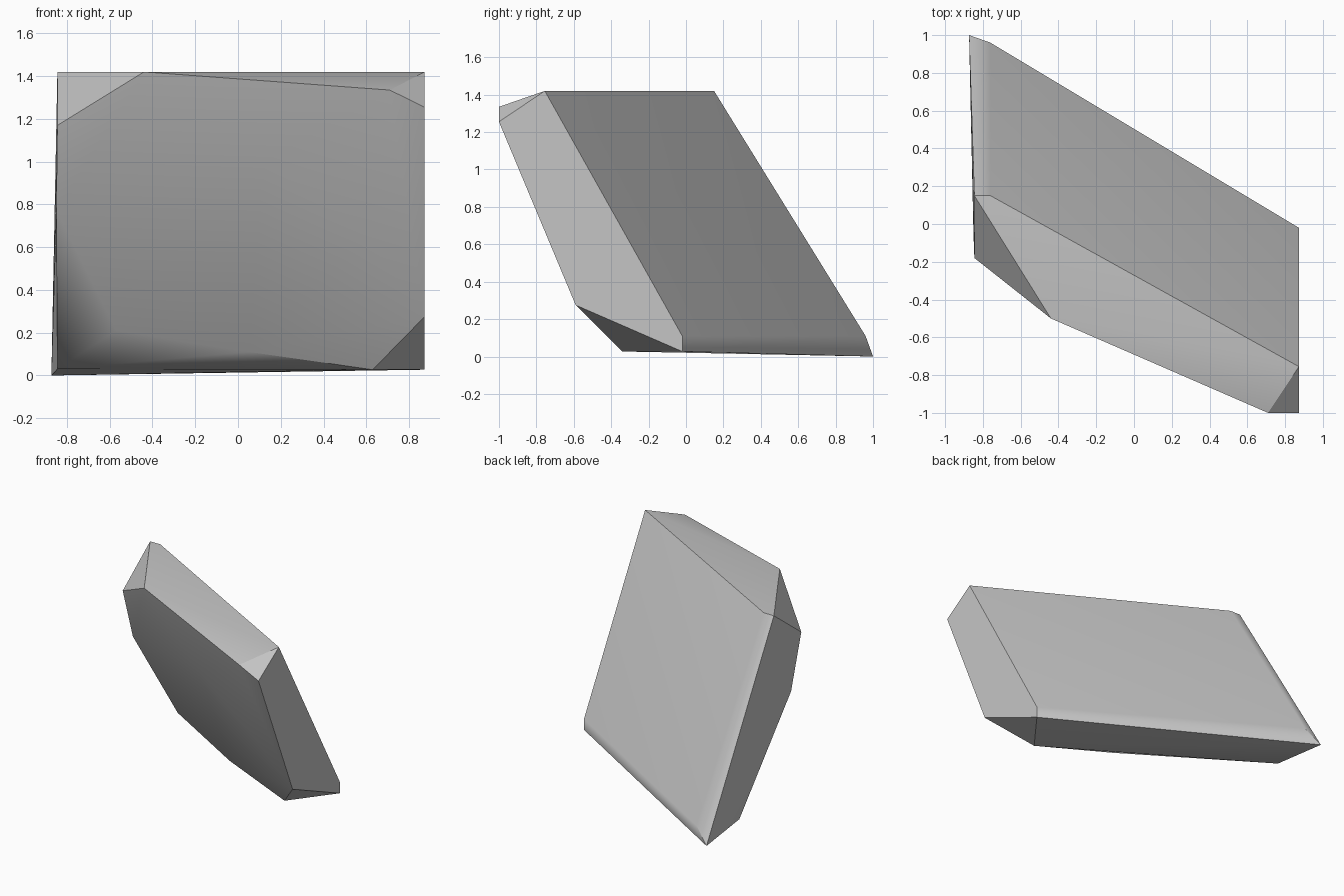
import bpy
import bmesh
import math

default_cube = bpy.data.objects.get("Cube")
if default_cube:
    bpy.data.objects.remove(default_cube, do_unlink=True)


def flat_material(name, colour):
    material = bpy.data.materials.new(name)
    material.use_nodes = True
    material.diffuse_color = colour
    shader = material.node_tree.nodes["Principled BSDF"]
    shader.inputs["Base Color"].default_value = colour
    shader.inputs["Roughness"].default_value = 0.8
    return material


def hull_object(name, corners, material, smooth_angle):
    """Wrap a convex shell around the corners and smooth its soft edges."""
    bm = bmesh.new()
    for corner in corners:
        bm.verts.new(corner)
    hull = bmesh.ops.convex_hull(bm, input=bm.verts[:])
    loose = list(set(hull["geom_interior"] + hull["geom_unused"]))
    bmesh.ops.delete(bm, geom=[v for v in loose if isinstance(v, bmesh.types.BMVert)],
                     context="VERTS")
    # Join triangles that share a plane into larger facets
    bmesh.ops.dissolve_limit(bm, angle_limit=math.radians(1.0),
                             verts=bm.verts[:], edges=bm.edges[:])
    bmesh.ops.recalc_face_normals(bm, faces=bm.faces[:])
    mesh = bpy.data.meshes.new(name)
    bm.to_mesh(mesh)
    bm.free()
    mesh.materials.append(material)
    obj = bpy.data.objects.new(name, mesh)
    bpy.context.collection.objects.link(obj)
    bpy.ops.object.select_all(action="DESELECT")
    obj.select_set(True)
    bpy.context.view_layer.objects.active = obj
    bpy.ops.object.shade_smooth_by_angle(angle=smooth_angle)
    # Large facets stay evenly shaded, small ones blend into them
    weighted = obj.modifiers.new("even_facets", "WEIGHTED_NORMAL")
    weighted.keep_sharp = True
    return obj


side = 0.873
crown = 1.42

# Flat top, with its chipped front corners
top_corners = [
    (-0.845, 0.15, crown), (-0.76, 0.15, crown),
    (side, -0.755, crown), (-0.44, -0.5, crown),
    (0.71, -1, 1.335), (side, -1, 1.255), (-0.845, -0.18, 1.17),
]

# Bulging front, leaning forward
front_corners = [
    (0.12, -0.64, 1.0), (0.6, -0.69, 0.65),
    (-0.85, -0.05, 0.77), (-0.57, 0.09, 0.21),
    (0.05, -0.17, 0.11), (side, -0.59, 0.275),
]

# Narrow base and the soft lower edge of the back
base_corners = [
    (-0.845, 0.565, 0.03), (0.63, -0.34, 0.027),
    (side, -0.02, 0.027), (side, -0.02, 0.11),
    (-0.76, 0.96, 0.11), (-side, 1, 0),
]

stone_grey = flat_material("stone grey", (0.56, 0.56, 0.56, 1))
hull_object("rock_slab", top_corners + front_corners + base_corners,
            stone_grey, math.radians(30))
